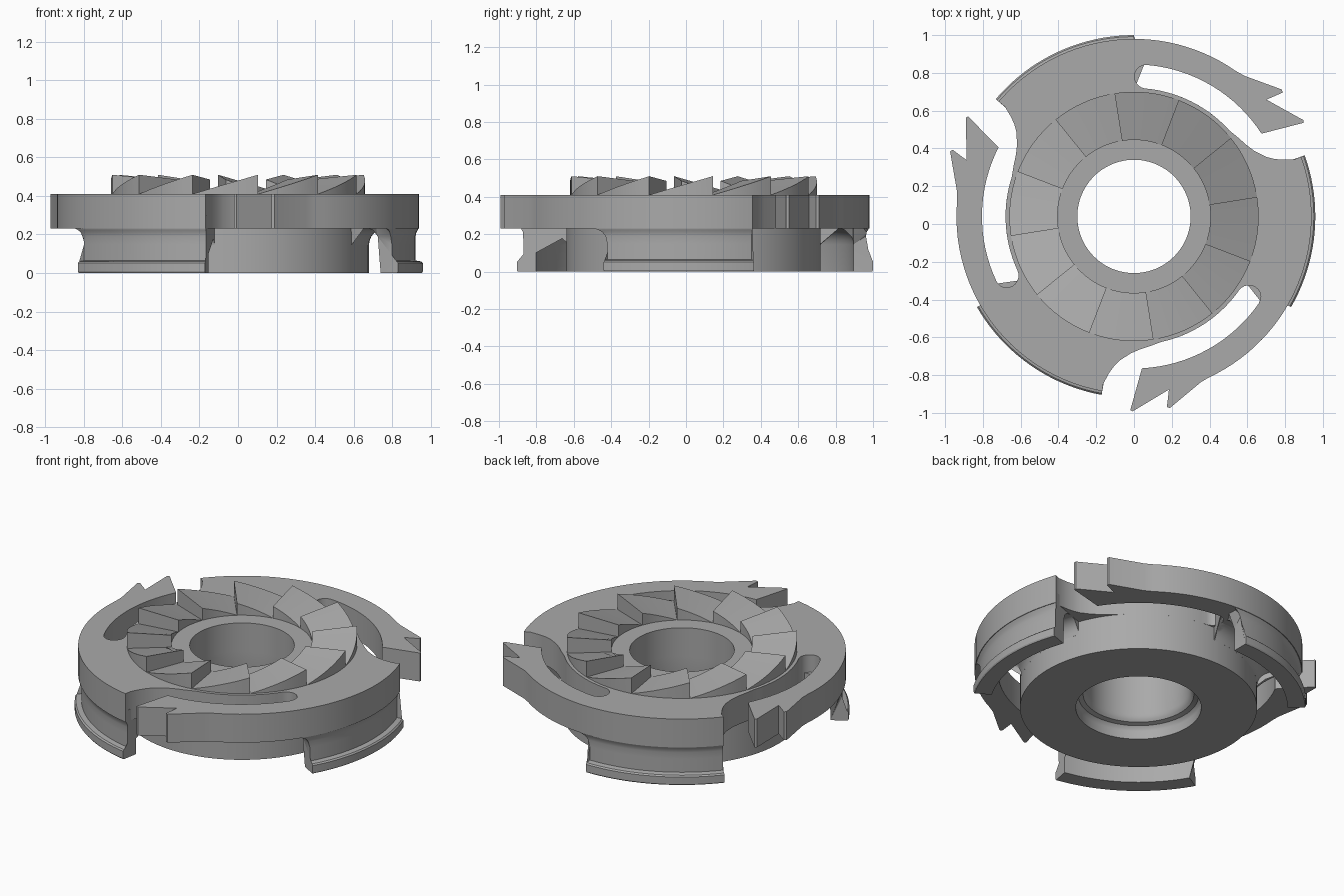
import bpy, bmesh
from math import radians, sin, cos, pi

if "Cube" in bpy.data.objects:
    bpy.data.objects.remove(bpy.data.objects["Cube"])

CENTRE_Y = 0.04
BORE, HUB, RIM, LIP = 0.3, 0.68, 0.94, 0.96
UNDER, TOP = 0.23, 0.41

steel = bpy.data.materials.new("grey_steel")
steel.use_nodes = True
steel.diffuse_color = (0.4, 0.4, 0.4, 1)
steel.node_tree.nodes["Principled BSDF"].inputs["Base Color"].default_value = steel.diffuse_color


def polar(r, deg, z=0):
    return (r * cos(radians(deg)), r * sin(radians(deg)) + CENTRE_Y, z)


def finish(bm, name):
    bmesh.ops.recalc_face_normals(bm, faces=bm.faces)
    mesh = bpy.data.meshes.new(name)
    bm.to_mesh(mesh)
    bm.free()
    mesh.materials.append(steel)
    obj = bpy.data.objects.new(name, mesh)
    bpy.context.collection.objects.link(obj)
    bpy.ops.object.select_all(action="DESELECT")
    obj.select_set(True)
    bpy.context.view_layer.objects.active = obj
    bpy.ops.object.shade_smooth_by_angle(angle=radians(30))
    return obj


def arc(r, a, b, n):
    return [(r, a + (b - a) * i / n) for i in range(n + 1)]


def skin(bm, rows, closed):
    """Join neighbouring rows of vertices with quads."""
    for a, b in zip(rows, rows[1:]):
        for i in range(len(a) if closed else len(a) - 1):
            j = (i + 1) % len(a)
            bm.faces.new((a[i], a[j], b[j], b[i]))


# Plate with three spring arms, each ending in a forked tip
sector = [(RIM, 19.7), (0.9, 19.6), (0.838, 21), (0.8, 22.4), (0.768, 24.2),
          (0.726, 28.5), (0.705, 32.5), (0.692, 37)]
sector += arc(HUB, 42, 85, 14)
sector += [(0.7425 - 0.0625 * cos(pi * i / 10), 85 + 4.8 * sin(pi * i / 10)) for i in range(1, 10)]
sector += arc(0.805, 85, 33, 16)
sector += [(1.026, 28.9), (1.032, 29.6), (0.935, 41.4), (1.024, 39.8), (1.032, 40.6), (0.947, 51.8)]
sector += arc(RIM, 55, 139, 28)
outline = [(r, a + 120 * k) for k in range(3) for r, a in sector]

bm = bmesh.new()
for loop in (outline, arc(BORE, 0, 360, 96)[:-1]):
    vs = [bm.verts.new(polar(r, a, UNDER)) for r, a in loop]
    for i, v in enumerate(vs):
        bm.edges.new((v, vs[(i + 1) % len(vs)]))
bmesh.ops.triangle_fill(bm, edges=bm.edges[:], use_beauty=True)
raised = bmesh.ops.extrude_face_region(bm, geom=bm.faces[:])["geom"]
bmesh.ops.translate(bm, vec=(0, 0, TOP - UNDER),
                    verts=[g for g in raised if isinstance(g, bmesh.types.BMVert)])
bmesh.ops.dissolve_limit(bm, angle_limit=0.001, verts=bm.verts[:], edges=bm.edges[:])
finish(bm, "plate_with_spring_arms")

# Hub below the plate, with a rounded step inside the bore
profile = [(BORE, UNDER), (BORE, 0.13)]
profile += [(0.3 + 0.06 * (1 - cos(pi * i / 12)), 0.13 - 0.06 * sin(pi * i / 12)) for i in range(1, 4)]
profile += [(0.345, 0.08), (0.357, 0.065), (0.36, 0.05), (0.36, 0), (HUB, 0), (HUB, UNDER)]
bm = bmesh.new()
rows = [[bm.verts.new(polar(r, a, z)) for _, a in arc(r, 0, 360, 96)[:-1]] for r, z in profile]
skin(bm, rows, True)
finish(bm, "hub")

# Rim legs: arched groove inside, thin wall and lip outside, flared start
section = [(0.855, 0), (0.955, 0), (LIP, 0.008), (LIP, 0.052), (0.952, 0.06), (0.922, 0.065),
           (0.922, 0.15), (0.922, 0.19), (0.926, 0.21), (0.933, 0.223), (0.937, 0.232), (0.937, 0.3),
           (0.86, 0.3), (0.67, 0.3), (0.67, 0.14), (HUB, 0.145)]
section += [(0.7675 - 0.0875 * cos(pi * i / 12), 0.145 + 0.0875 * sin(pi * i / 12)) for i in range(1, 13)]


def start_angle(r, z):
    if r < 0.84 or z < 0.15:
        return -30
    t = min((z - 0.15) / 0.08, 1)
    return -30 - 5 * (1 - (1 - t * t) ** 0.5)


for k in range(3):
    bm = bmesh.new()
    rows = []
    for i in range(21):
        rows.append([])
        for r, z in section:
            a = start_angle(r, z)
            rows[-1].append(bm.verts.new(polar(r, a + (19.7 - a) * i / 20 + 120 * k, z)))
    skin(bm, rows, True)
    ends = [bm.faces.new(rows[0]), bm.faces.new(rows[-1])]
    bmesh.ops.triangulate(bm, faces=ends)
    finish(bm, "rim_leg_%d" % (k + 1))

# Ring of twelve ratchet teeth: each ramps up, then drops sheer
bm = bmesh.new()
for k in range(12):
    rows = []
    for i in range(9):
        t, a = i / 8, -21 + 30 * (k + i / 8)
        rows.append([bm.verts.new(polar(r, a, z)) for r, z in (
            (0.405, TOP - 0.01), (0.66, TOP - 0.01),
            (0.66, TOP + 0.1 * t), (0.405, TOP + 0.075 * t))])
    skin(bm, rows, True)
    bm.faces.new(rows[0])
    bm.faces.new(rows[-1])
finish(bm, "ratchet_teeth")
